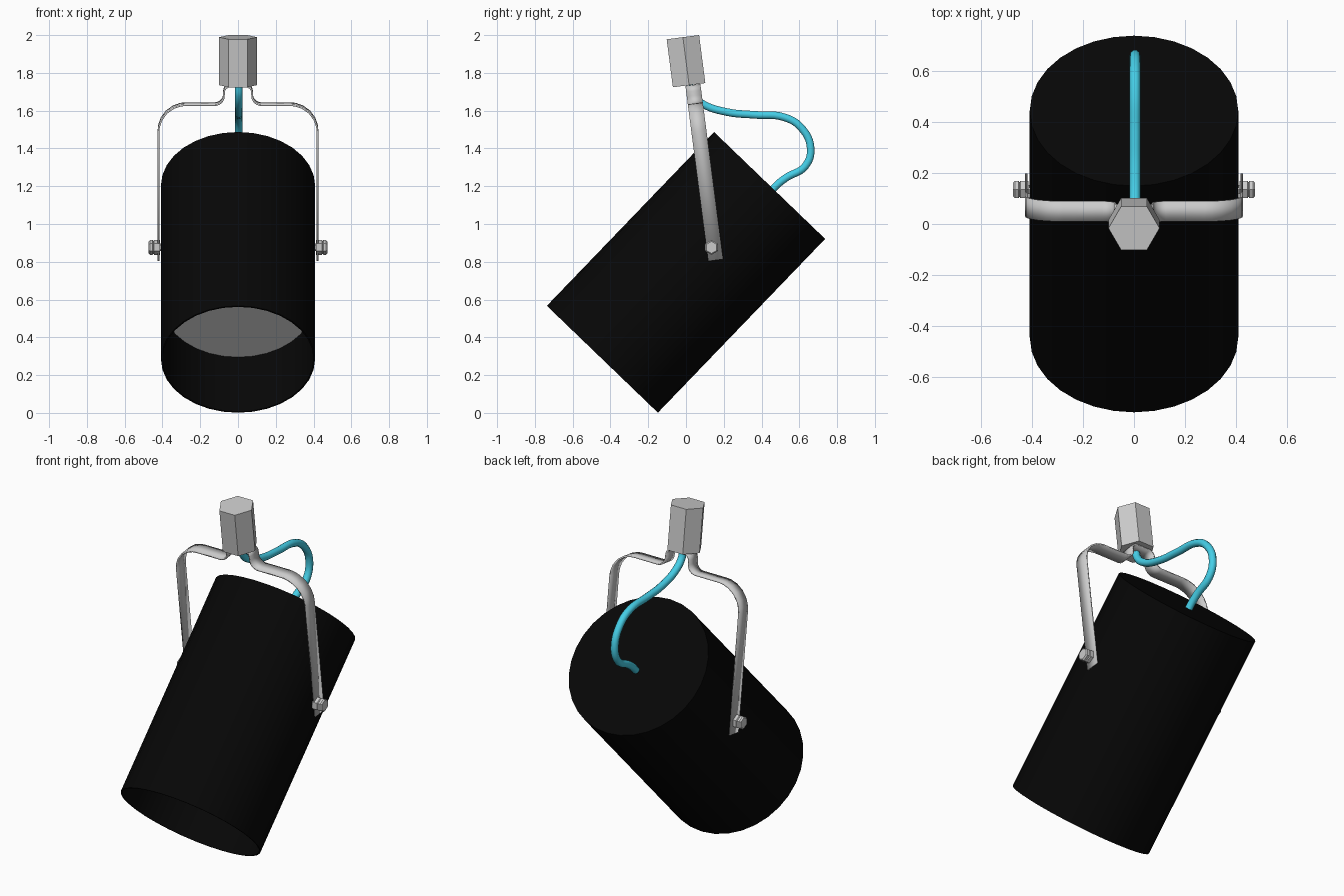
import bpy, bmesh, math
from mathutils import Matrix, Vector

if "Cube" in bpy.data.objects:
    bpy.data.objects.remove(bpy.data.objects["Cube"])

TILT = math.radians(7.4)
FRAME = Matrix.Translation((0, 0, 1.862)) @ Matrix.Rotation(TILT, 4, 'X')
DRUM = Matrix.Translation((0, 0, 0.744)) @ Matrix.Rotation(math.radians(-43.9), 4, 'X')


def material(name, color):
    m = bpy.data.materials.new(name)
    m.diffuse_color = (*color, 1)
    m.use_nodes = True
    m.node_tree.nodes["Principled BSDF"].inputs["Base Color"].default_value = m.diffuse_color
    return m


def add(name, bm, matrix, mat=None, smooth=True):
    me = bpy.data.meshes.new(name)
    bmesh.ops.recalc_face_normals(bm, faces=bm.faces)
    bm.to_mesh(me)
    bm.free()
    ob = bpy.data.objects.new(name, me)
    bpy.context.collection.objects.link(ob)
    ob.matrix_world = matrix
    if mat:
        me.materials.append(mat)
    if smooth:
        bpy.ops.object.select_all(action='DESELECT')
        ob.select_set(True)
        bpy.context.view_layer.objects.active = ob
        bpy.ops.object.shade_smooth_by_angle(angle=math.radians(35))
    return ob


def lathe(profile, sides):
    """Revolve (radius, height) points around local z."""
    bm = bmesh.new()
    vs = [bm.verts.new((r, 0, z)) for r, z in profile]
    edges = [bm.edges.new(p) for p in zip(vs, vs[1:])]
    bmesh.ops.spin(bm, geom=vs + edges, cent=(0, 0, 0), axis=(0, 0, 1),
                   angle=math.tau, steps=sides, use_merge=True)
    bmesh.ops.remove_doubles(bm, verts=bm.verts, dist=1e-4)
    return bm


def fillet(points, steps=6):
    """Round the corners of an (x, z, radius) polyline."""
    out = [Vector(points[0][:2])]
    for a, b, c in zip(points, points[1:], points[2:]):
        p = Vector(b[:2])
        u = (Vector(a[:2]) - p).normalized()
        v = (Vector(c[:2]) - p).normalized()
        half = u.angle(v) / 2
        centre = p + (u + v).normalized() * b[2] / math.sin(half)
        start = p + u * b[2] / math.tan(half) - centre
        end = p + v * b[2] / math.tan(half) - centre
        for i in range(steps + 1):
            out.append(centre + start.lerp(end, i / steps).normalized() * b[2])
    out.append(Vector(points[-1][:2]))
    return out


black = material("black_paint", (0.002, 0.002, 0.002))
cyan = material("cyan_cable", (0.06, 0.62, 0.8))

# Lamp housing: closed at the back, open at the front, with recessed disc
R, H, T = 0.408, 0.6385, 0.008
add("lamp_housing", lathe([(0, H), (R, H), (R, -H), (R - T, -H),
                           (R - T, H - T), (0, H - T)], 32), DRUM, black)
add("lamp_lens", lathe([(0, -H + 0.41), (R - T, -H + 0.41), (R - T, -H + 0.40),
                        (0, -H + 0.40)], 32), DRUM)

# Hexagonal ceiling mount
add("ceiling_mount", lathe([(0, -0.128), (0.1, -0.128), (0.1, 0.128), (0, 0.128)], 6),
    FRAME, smooth=False)

# Bent strap yoke, mirrored about the centre
half = fillet([(0, -0.134, 0), (0.072, -0.134, 0.03), (0.078, -0.232, 0.048),
               (0.421, -0.232, 0.145), (0.421, -1.065, 0)])
path = [Vector((-p.x, p.y)) for p in reversed(half[1:])] + half
bm = bmesh.new()
rows = [[bm.verts.new((p.x, y, p.y)) for y in (-0.04, 0.04)] for p in path]
for a, b in zip(rows, rows[1:]):
    bm.faces.new((a[0], a[1], b[1], b[0]))
yoke = add("yoke_strap", bm, FRAME @ Matrix.Translation((0, 0.02, 0)))
solid = yoke.modifiers.new("thickness", 'SOLIDIFY')
solid.thickness = 0.009
solid.offset = 0

# Pivot bolts on both sides
for side, label in ((1, "right"), (-1, "left")):
    bm = lathe([(0, 0.39), (0.02, 0.39), (0.02, 0.413), (0.039, 0.413),
                (0.039, 0.444), (0.033, 0.448), (0.039, 0.452), (0.039, 0.465),
                (0.032, 0.473), (0, 0.473)], 6)
    place = Matrix.Translation((0, 0.135, 0.876)) @ Matrix.Rotation(side * math.pi / 2, 4, 'Y')
    add("pivot_bolt_" + label, bm, place, smooth=False)

# Power cable from the mount to the back of the housing
cable = bpy.data.curves.new("power_cable", 'CURVE')
cable.dimensions = '3D'
cable.bevel_depth = 0.021
cable.bevel_resolution = 3
cable.resolution_u = 6
cable.use_fill_caps = True
pts = [(0.018, 1.735), (0.035, 1.685), (0.09, 1.635), (0.22, 1.592), (0.36, 1.578),
       (0.52, 1.565), (0.61, 1.51), (0.66, 1.4), (0.63, 1.305), (0.53, 1.245),
       (0.47, 1.195), (0.43, 1.14)]
sp = cable.splines.new('BEZIER')
sp.bezier_points.add(len(pts) - 1)
for bp, (y, z) in zip(sp.bezier_points, pts):
    bp.co = (0.004, y, z)
    bp.handle_left_type = bp.handle_right_type = 'AUTO'
cable.materials.append(cyan)
bpy.context.collection.objects.link(bpy.data.objects.new("power_cable", cable))
